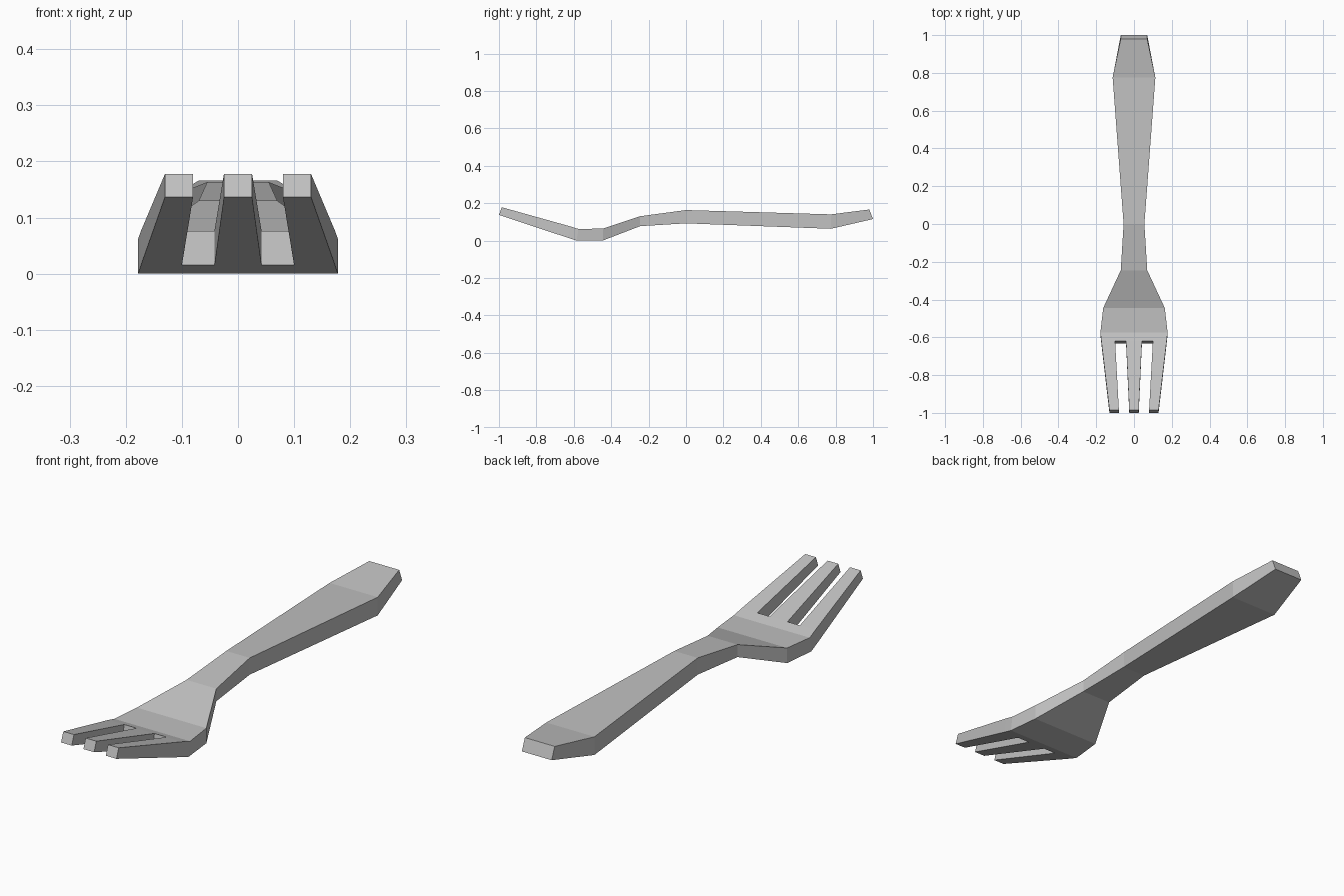
import bpy
import bmesh

cube = bpy.data.objects.get("Cube")
if cube:
    bpy.data.objects.remove(cube, do_unlink=True)

# Grey metal
metal = bpy.data.materials.new("grey_metal")
metal.use_nodes = True
grey = (0.53, 0.53, 0.53, 1)
metal.diffuse_color = grey
metal.node_tree.nodes["Principled BSDF"].inputs["Base Color"].default_value = grey

bm = bmesh.new()


def station(columns, top, bottom):
    """Rows of top and bottom vertices across the width, mirrored in x."""
    xs = [-x for x in reversed(columns)] + list(columns)
    return [[bm.verts.new((x, y, z)) for x in xs] for y, z in (top, bottom)]


def box_sides(a, b, i, j):
    """Four faces joining columns i and j of one station to the next."""
    ring_a = [a[0][i], a[0][j], a[1][j], a[1][i]]
    ring_b = [b[0][i], b[0][j], b[1][j], b[1][i]]
    for k in range(4):
        n = (k + 1) % 4
        bm.faces.new((ring_a[k], ring_a[n], ring_b[n], ring_b[k]))


def cap(s, i, j):
    bm.faces.new((s[0][i], s[0][j], s[1][j], s[1][i]))


# Handle, neck and palm: half width, top (y, z), bottom (y, z)
body = [station([w], t, b) for w, t, b in (
    (0.07, (0.98, 0.166), (1.0, 0.115)),
    (0.113, (0.775, 0.14), (0.775, 0.063)),
    (0.055, (0.0, 0.163), (0.0, 0.092)),
    (0.07, (-0.245, 0.13), (-0.245, 0.077)),
    (0.163, (-0.445, 0.064), (-0.445, 0)),
    (0.178, (-0.575, 0.062), (-0.585, 0)),
)]
cap(body[0], 0, 1)
for a, b in zip(body, body[1:]):
    box_sides(a, b, 0, 1)

# Slot ends and prong tips
root = station([0.042, 0.1, 0.173], (-0.62, 0.076), (-0.632, 0.015))
tip = station([0.025, 0.08, 0.13], (-0.985, 0.178), (-1.0, 0.137))

# Front edge of the palm
palm = body[-1]
for row in (0, 1):
    bm.faces.new(palm[row] + root[row][::-1])
for p, r in ((0, 0), (1, 5)):
    bm.faces.new((palm[0][p], palm[1][p], root[1][r], root[0][r]))
for i in (1, 3):
    cap(root, i, i + 1)

# Three prongs
for i in (0, 2, 4):
    box_sides(root, tip, i, i + 1)
    cap(tip, i, i + 1)

bmesh.ops.recalc_face_normals(bm, faces=bm.faces)
mesh = bpy.data.meshes.new("fork")
bm.to_mesh(mesh)
bm.free()
mesh.materials.append(metal)
fork = bpy.data.objects.new("fork", mesh)
bpy.context.collection.objects.link(fork)
